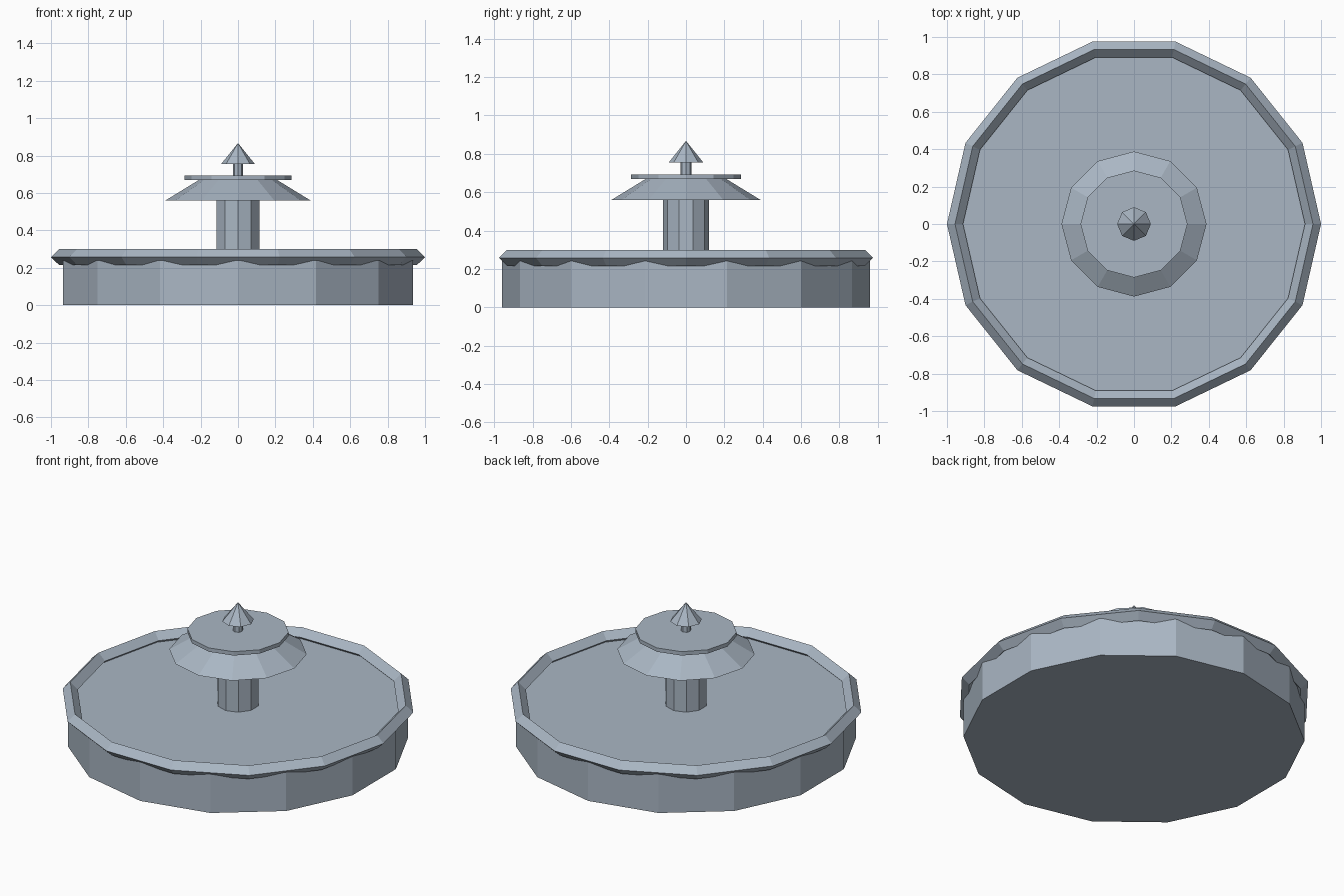
import bpy, bmesh, math

if "Cube" in bpy.data.objects:
    bpy.data.objects.remove(bpy.data.objects["Cube"])

stone = bpy.data.materials.new("blue_grey_stone")
stone.diffuse_color = (0.40, 0.47, 0.55, 1)
stone.use_nodes = True
stone.node_tree.nodes["Principled BSDF"].inputs["Base Color"].default_value = stone.diffuse_color


def lathe(name, profile, sides, turn=0.0, ring=False):
    """Spin (radius, z) points into a flat-faced solid, or a ring if the profile is closed."""
    bm = bmesh.new()
    loops = []
    for r, z in profile:
        if r == 0:
            loops.append([bm.verts.new((0, 0, z))])
            continue
        angles = [turn + 2 * math.pi * i / sides for i in range(sides)]
        loops.append([bm.verts.new((r * math.cos(a), r * math.sin(a), z)) for a in angles])
    pairs = list(zip(loops, loops[1:]))
    if ring:
        pairs.append((loops[-1], loops[0]))
    for a, b in pairs:
        for i in range(sides):
            j = (i + 1) % sides
            if len(b) == 1:
                bm.faces.new((a[i], a[j], b[0]))
            else:
                bm.faces.new((a[i], a[j], b[j], b[i]))
    if not ring:
        for loop in (loops[0], loops[-1]):
            if len(loop) > 2:
                bm.faces.new(loop)
    bmesh.ops.recalc_face_normals(bm, faces=bm.faces)
    mesh = bpy.data.meshes.new(name)
    bm.to_mesh(mesh)
    bm.free()
    mesh.materials.append(stone)
    obj = bpy.data.objects.new(name, mesh)
    bpy.context.collection.objects.link(obj)
    return obj


# Basin, turned half a step against the rim
lathe("basin", [(0.96, 0), (0.96, 0.24)], 14, math.pi / 14)

# Diamond-section rim
lathe("basin_rim", [(1.0, 0.257), (0.957, 0.299), (0.914, 0.257), (0.957, 0.215)], 14, ring=True)

# Central column
lathe("column", [(0.12, 0.23), (0.12, 0.57)], 10, math.pi / 2)

# Upper tier: sloping skirt with a flat disc on top
lathe("tier_skirt", [(0.388, 0.56), (0.205, 0.672)], 12)
lathe("tier_disc", [(0.286, 0.669), (0.286, 0.693)], 12)

# Finial
lathe("finial_stem", [(0.028, 0.69), (0.028, 0.76)], 8)
lathe("finial_tip", [(0.09, 0.755), (0, 0.867)], 8)
